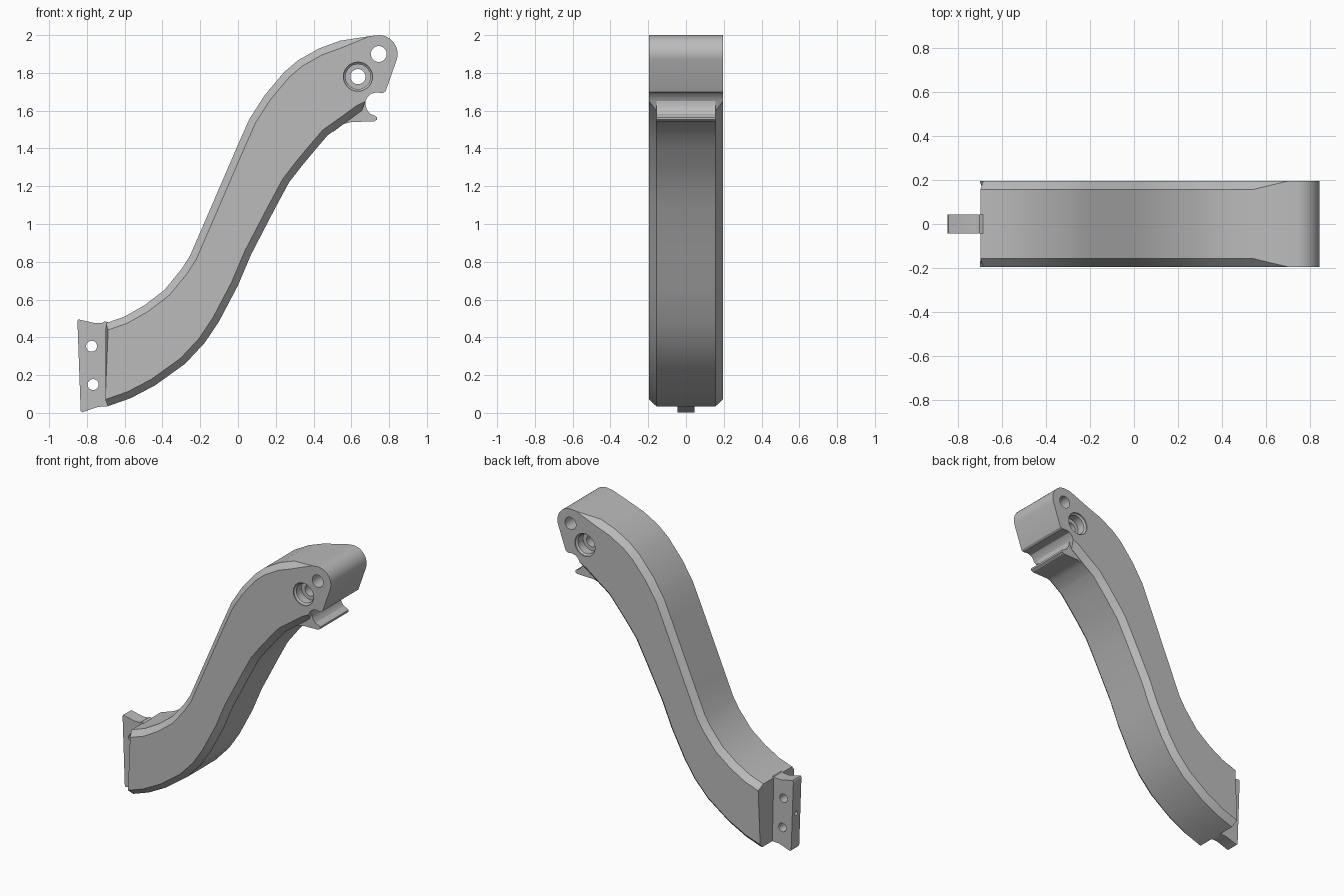
import bpy
import bmesh
from math import radians, cos, sin
from mathutils import Vector, Matrix

if "Cube" in bpy.data.objects:
    bpy.data.objects.remove(bpy.data.objects["Cube"])

HALF = 0.195      # half width of the arm
CHAMFER = 0.038   # edge chamfer along the arm

grey = bpy.data.materials.new("plain grey")
grey.use_nodes = True
grey.diffuse_color = (0.5, 0.5, 0.5, 1)
grey.node_tree.nodes["Principled BSDF"].inputs["Base Color"].default_value = grey.diffuse_color


def finish(bm, name):
    bmesh.ops.remove_doubles(bm, verts=bm.verts, dist=1e-4)
    bmesh.ops.recalc_face_normals(bm, faces=bm.faces)
    mesh = bpy.data.meshes.new(name)
    bm.to_mesh(mesh)
    bm.free()
    mesh.materials.append(grey)
    obj = bpy.data.objects.new(name, mesh)
    bpy.context.collection.objects.link(obj)
    return obj


def loft(name, rings):
    """Skin a list of equal-length closed rings and cap both ends."""
    bm = bmesh.new()
    rows = [[bm.verts.new(p) for p in ring] for ring in rings]
    n = len(rows[0])
    for a, b in zip(rows, rows[1:]):
        for i in range(n):
            j = (i + 1) % n
            bm.faces.new((a[i], a[j], b[j], b[i]))
    bm.faces.new(rows[0][::-1])
    bm.faces.new(rows[-1])
    return finish(bm, name)


def plate(name, outline, half):
    return loft(name, [[(x, y, z) for x, z in outline] for y in (-half, half)])


def lathe(name, profile, x, z):
    """Turned cutter about an axis along y."""
    rings = [[(x + r * cos(radians(a)), y, z + r * sin(radians(a)))
              for a in range(0, 360, 10)] for r, y in profile]
    return loft(name, rings)


def cut(obj, cutter):
    cutter.hide_render = True
    mod = obj.modifiers.new("hole", "BOOLEAN")
    mod.operation = "DIFFERENCE"
    mod.solver = "EXACT"
    mod.object = cutter
    bpy.context.view_layer.objects.active = obj
    bpy.ops.object.modifier_apply(modifier=mod.name)
    bpy.data.objects.remove(cutter)


def arc(cx, cz, r, start, end, step):
    return [(cx + r * cos(radians(a)), cz + r * sin(radians(a)))
            for a in range(start, end, step)]


def inset(path, amounts):
    """Shift each point of an open path to its right by its own amount."""
    result = []
    for i, p in enumerate(path):
        t = Vector(path[min(i + 1, len(path) - 1)]) - Vector(path[max(i - 1, 0)])
        side = Vector((t.y, -t.x)).normalized()
        result.append(tuple(Vector(p) + side * amounts[i]))
    return result


# Arm: upper edge, rounded nose with hook, then the lower edge back again
upper = [(-.70, .475), (-.6, .51), (-.495, .57), (-.39, .65), (-.3, .76), (-.255, .83),
         (-.19, .98), (0, 1.42), (.06, 1.555), (.14, 1.68), (.245, 1.805),
         (.32, 1.868), (.43, 1.93), (.54, 1.97), (.7, 1.995)]
nose = arc(.745, 1.9, .1, 90, -20, -9)
nose += [(.786, 1.715), (.78, 1.702), (.765, 1.693), (.733, 1.697), (.705, 1.69), (.685, 1.672)]
lower = [(.675, 1.65), (.655, 1.6), (.56, 1.53), (.475, 1.47), (.415, 1.4), (.34, 1.31),
         (.27, 1.22), (.2, 1.09), (.07, .84), (0, .675), (-.1, .485), (-.177, .37),
         (-.28, .26), (-.44, .145), (-.57, .077), (-.69, .035)]
upper_c = [CHAMFER] * (len(upper) - 1) + [0]
lower_c = [0] + [CHAMFER] * (len(lower) - 1)
outer = upper + nose + lower
inner = inset(upper, upper_c) + nose + inset(lower, lower_c)
chamfers = upper_c + [0] * len(nose) + lower_c


def ring(points, sign, depths):
    return [(x, sign * (HALF - d), z) for (x, z), d in zip(points, depths)]


flat = [0] * len(outer)
arm = loft("arm", [ring(inner, -1, flat), ring(outer, -1, chamfers),
                   ring(outer, 1, chamfers), ring(inner, 1, flat)])

# Plain pin hole and double counterbored hole in the nose
cut(arm, lathe("pin_cutter", [(.042, -.3), (.042, .3)], .745, 1.9))
half_bore = [(.077, .3), (.077, .187), (.066, .177), (.066, .12), (.04, .12)]
bore = [(r, -y) for r, y in half_bore] + half_bore[::-1]
cut(arm, lathe("bore_cutter", bore, .635, 1.78))

# Lip below the hook
lip = plate("lip", [(.5, 1.485), (.56, 1.53), (.6, 1.54), (.72, 1.543), (.735, 1.552),
                    (.735, 1.565), (.725, 1.573), (.7, 1.583), (.682, 1.605),
                    (.675, 1.63), (.675, 1.65), (.64, 1.66)], HALF - CHAMFER - .002)

# Mounting tab with two bolt holes and a small end hole
tab = plate("mounting_tab", [(-.85, .485), (-.845, .495), (-.76, .476), (-.72, .476),
                             (-.705, .485), (-.66, .47), (-.66, .05), (-.69, .035),
                             (-.74, .032), (-.825, .003), (-.833, .01)], .044)
for x, z in ((-.775, .353), (-.767, .15)):
    cut(tab, lathe("bolt_cutter", [(.029, -.1), (.029, .1)], x, z))
end_cutter = lathe("end_cutter", [(.014, -.03), (.014, .03)], 0, 0)
end_cutter.data.transform(Matrix.Translation((-.84, 0, .25)) @ Matrix.Rotation(radians(90), 4, "Z"))
cut(tab, end_cutter)

# Smooth the curved runs, keep the edges crisp
for obj in (arm, lip, tab):
    bpy.ops.object.select_all(action="DESELECT")
    obj.select_set(True)
    bpy.context.view_layer.objects.active = obj
    bpy.ops.object.shade_smooth_by_angle(angle=radians(25))
